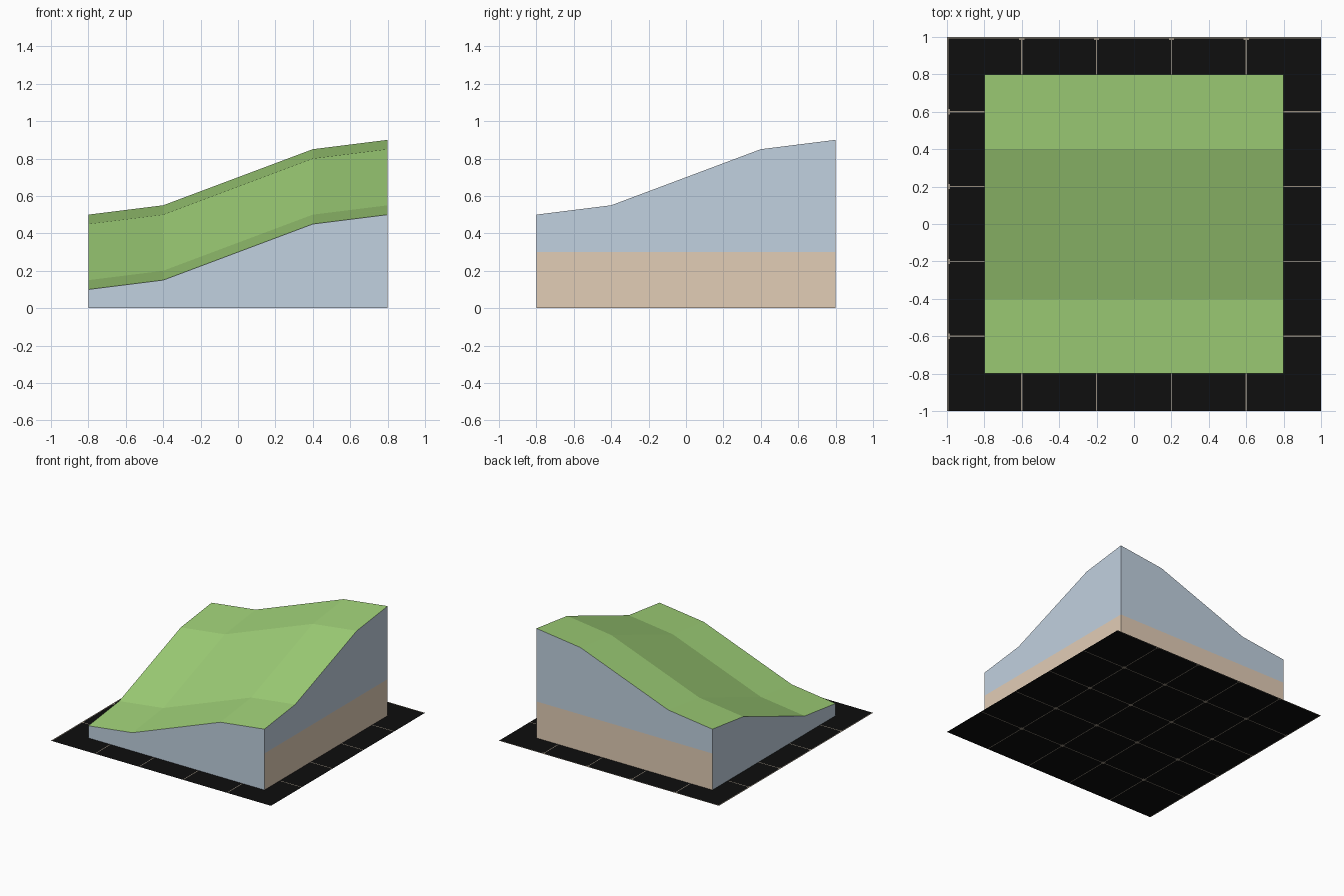
import bpy, bmesh

if "Cube" in bpy.data.objects:
    bpy.data.objects.remove(bpy.data.objects["Cube"])


def material(name, rgb):
    def linear(c):
        c /= 255
        return c / 12.92 if c <= 0.04045 else ((c + 0.055) / 1.055) ** 2.4
    mat = bpy.data.materials.new(name)
    mat.diffuse_color = (*[linear(c) for c in rgb], 1)
    mat.use_nodes = True
    mat.node_tree.nodes["Principled BSDF"].inputs["Base Color"].default_value = mat.diffuse_color
    return mat


def finish(bm, name, mats):
    mesh = bpy.data.meshes.new(name)
    bm.to_mesh(mesh)
    bm.free()
    for mat in mats:
        mesh.materials.append(mat)
    obj = bpy.data.objects.new(name, mesh)
    bpy.context.collection.objects.link(obj)
    return obj


def grid(bm, xs, ys, height):
    rows = [[bm.verts.new((x, y, height(x, y))) for x in xs] for y in ys]
    for a, b in zip(rows, rows[1:]):
        for i in range(len(xs) - 1):
            bm.faces.new((a[i], a[i + 1], b[i + 1], b[i]))


green = material("grass green", (160, 209, 120))
blue = material("pale blue", (193, 209, 224))
tan = material("tan", (226, 205, 182))
black = material("black", (14, 14, 14))
grey = material("line grey", (150, 140, 125))

# Sloping top: the same rise along x and along y
steps = (-0.8, -0.4, 0.4, 0.8)
rise = dict(zip(steps, (0.0, 0.05, 0.35, 0.4)))
bm = bmesh.new()
grid(bm, steps, steps, lambda x, y: 0.1 + rise[x] + rise[y])
finish(bm, "hill_top", [green])

# Side walls down to the base
bm = bmesh.new()
perimeter = ([(x, -0.8) for x in steps[:-1]] + [(0.8, y) for y in steps[:-1]]
             + [(x, 0.8) for x in steps[:0:-1]] + [(-0.8, y) for y in steps[:0:-1]])
low = [bm.verts.new((x, y, 0)) for x, y in perimeter]
high = [bm.verts.new((x, y, 0.1 + rise[x] + rise[y])) for x, y in perimeter]
n = len(perimeter)
for i in range(n):
    j = (i + 1) % n
    bm.faces.new((low[i], low[j], high[j], high[i]))
bm.normal_update()

# Tan lower band on the right and back walls only
tall = [f for f in bm.faces if f.normal.x > 0.5 or f.normal.y > 0.5]
geom = set(tall) | {e for f in tall for e in f.edges} | {v for f in tall for v in f.verts}
bmesh.ops.bisect_plane(bm, geom=list(geom), plane_co=(0, 0, 0.3), plane_no=(0, 0, 1))
bm.normal_update()
for f in bm.faces:
    facing = f.normal.x > 0.5 or f.normal.y > 0.5
    f.material_index = int(facing and f.calc_center_median().z < 0.3)
finish(bm, "hill_walls", [blue, tan])

# Flat board with inset grid lines and marks where they cross
LINE, MARK, EDGE = 0.003, 0.014, 0.008
lines = (-0.6, -0.2, 0.2, 0.6)
cuts = sorted([p + d for p in lines for d in (-MARK, -LINE, LINE, MARK)]
              + [-1, -1 + EDGE, -1 + 2 * EDGE, 1])
bm = bmesh.new()
grid(bm, cuts, [-y for y in reversed(cuts)], lambda x, y: 0)


def distance(v):
    return min(abs(v - p) for p in lines)


for f in bm.faces:
    c = f.calc_center_median()
    dx, dy = distance(c.x), distance(c.y)
    border = c.x < -1 + EDGE or c.y > 1 - EDGE
    edge_mark = ((c.x < -1 + 2 * EDGE and dy < MARK)
                 or (c.y > 1 - 2 * EDGE and dx < MARK))
    crossing = dx < MARK and dy < MARK
    f.material_index = int(min(dx, dy) < LINE or crossing or border or edge_mark)
finish(bm, "base_board", [black, grey])
